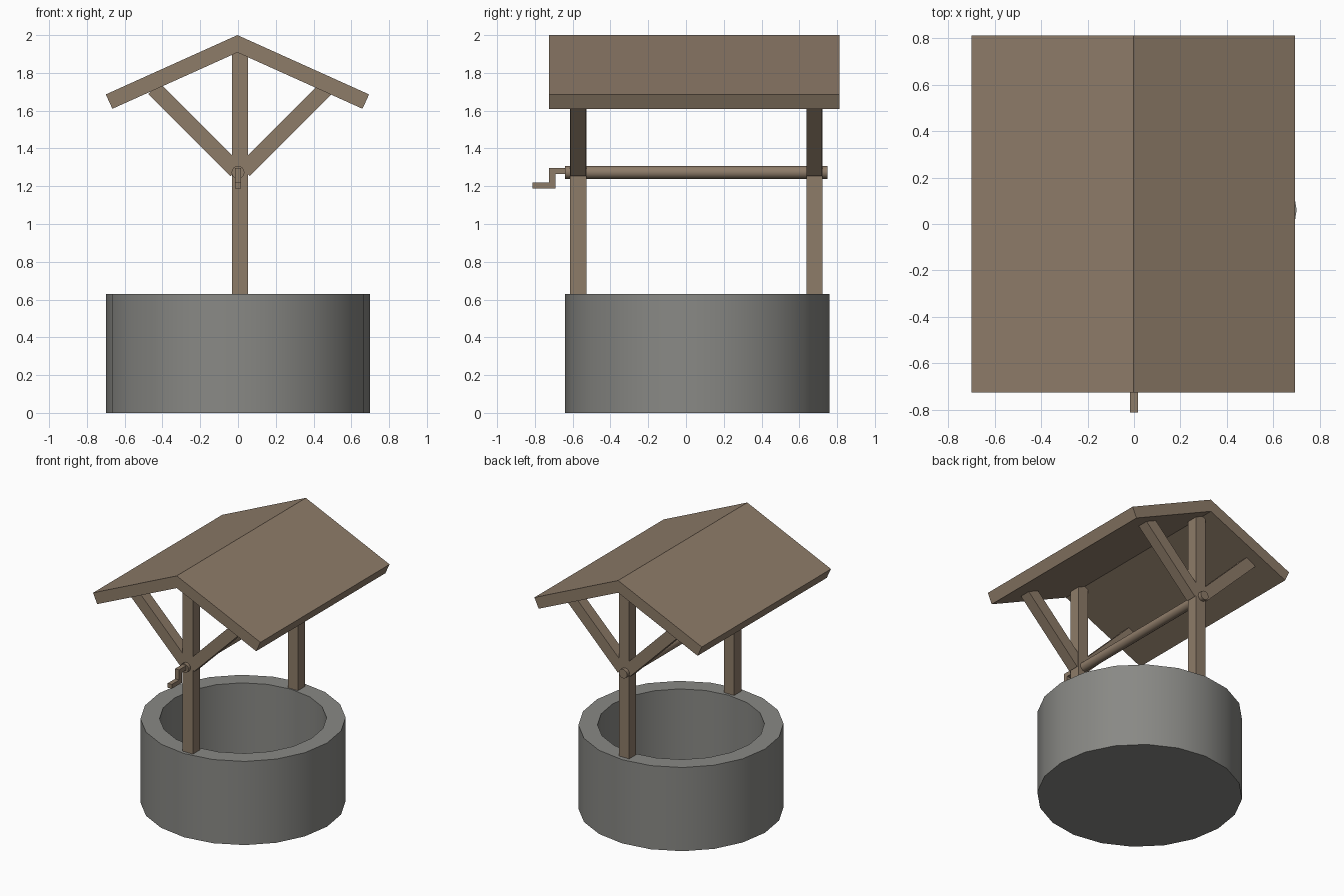
import bpy, math
from mathutils import Vector

if "Cube" in bpy.data.objects:
    bpy.data.objects.remove(bpy.data.objects["Cube"])


def material(name, rgb):
    m = bpy.data.materials.new(name)
    m.diffuse_color = (*rgb, 1)
    m.use_nodes = True
    m.node_tree.nodes["Principled BSDF"].inputs["Base Color"].default_value = m.diffuse_color
    return m


WOOD = material("brown wood", (0.27, 0.20, 0.14))
STONE = material("grey stone", (0.25, 0.25, 0.235))


def mesh_object(name, verts, faces, mat):
    me = bpy.data.meshes.new(name)
    me.from_pydata(verts, [], faces)
    me.materials.append(mat)
    ob = bpy.data.objects.new(name, me)
    bpy.context.collection.objects.link(ob)
    return ob


def prism(name, profile, axis, lo, hi, mat=WOOD):
    """Extrude a counter-clockwise profile: (x, z) along y, or (y, z) along x."""
    n = len(profile)
    if axis == "y":
        verts = [(a, t, b) for t in (lo, hi) for a, b in profile]
    else:
        verts = [(t, a, b) for t in (lo, hi) for a, b in profile]
    sides = [(i, (i + 1) % n, n + (i + 1) % n, n + i) for i in range(n)]
    faces = [tuple(reversed(range(n)))] + sides + [tuple(range(n, 2 * n))]
    if axis == "y":
        faces = [tuple(reversed(f)) for f in faces]
    return mesh_object(name, verts, faces, mat)


def smooth(ob):
    bpy.ops.object.select_all(action="DESELECT")
    ob.select_set(True)
    bpy.context.view_layer.objects.active = ob
    bpy.ops.object.shade_smooth_by_angle(angle=math.radians(35))


# Round stone wall: lathe of outer wall, rim, inner wall and floor
N, CY = 20, 0.06
rings = [(0.7, 0.0), (0.7, 0.63), (0.57, 0.63), (0.57, 0.02)]
verts = [(r * math.cos(2 * math.pi * i / N), CY + r * math.sin(2 * math.pi * i / N), z)
         for r, z in rings for i in range(N)]
faces = [(k * N + i, k * N + (i + 1) % N, (k + 1) * N + (i + 1) % N, (k + 1) * N + i)
         for k in range(3) for i in range(N)]
faces += [tuple(reversed(range(N))), tuple(range(3 * N, 4 * N))]
smooth(mesh_object("well_wall", verts, faces, STONE))

# Posts and diagonal braces, front and back
CX, W = 0.011, 0.0425
for end, y0, y1 in (("front", -0.613, -0.528), ("back", 0.637, 0.722)):
    prism(end + "_post", [(CX - W, 0.625), (CX + W, 0.625), (CX + W, 1.92), (CX - W, 1.92)],
          "y", y0, y1)
    for side, s in (("left", -1), ("right", 1)):
        d = Vector((s, 1)).normalized()
        nrm = Vector((-d.y, d.x)) * W
        a = Vector((CX, 1.262)) + d * 0.03
        b = Vector((CX, 1.262)) + d * 0.645
        prism(f"{end}_{side}_brace", [a - nrm, b - nrm, b + nrm, a + nrm],
              "y", y0 + 0.001, y1 - 0.001)

# Gabled roof slab
R = -0.003
prism("roof", [(R, 1.908), (R + 0.662, 1.61), (R + 0.697, 1.686), (R, 2.0),
               (R - 0.697, 1.686), (R - 0.662, 1.61)], "y", -0.725, 0.812)

# Rope axle
bpy.ops.mesh.primitive_cylinder_add(vertices=16, radius=0.034, depth=1.39,
                                    location=(0, 0.055, 1.273),
                                    rotation=(math.pi / 2, 0, 0))
axle = bpy.context.object
axle.name = "axle"
axle.data.materials.append(WOOD)
smooth(axle)

# Z-shaped crank handle
prism("crank_handle", [(-0.812, 1.188), (-0.69, 1.188), (-0.69, 1.264), (-0.63, 1.264),
                       (-0.63, 1.297), (-0.724, 1.297), (-0.724, 1.221), (-0.812, 1.221)],
      "x", -0.017, 0.017)
